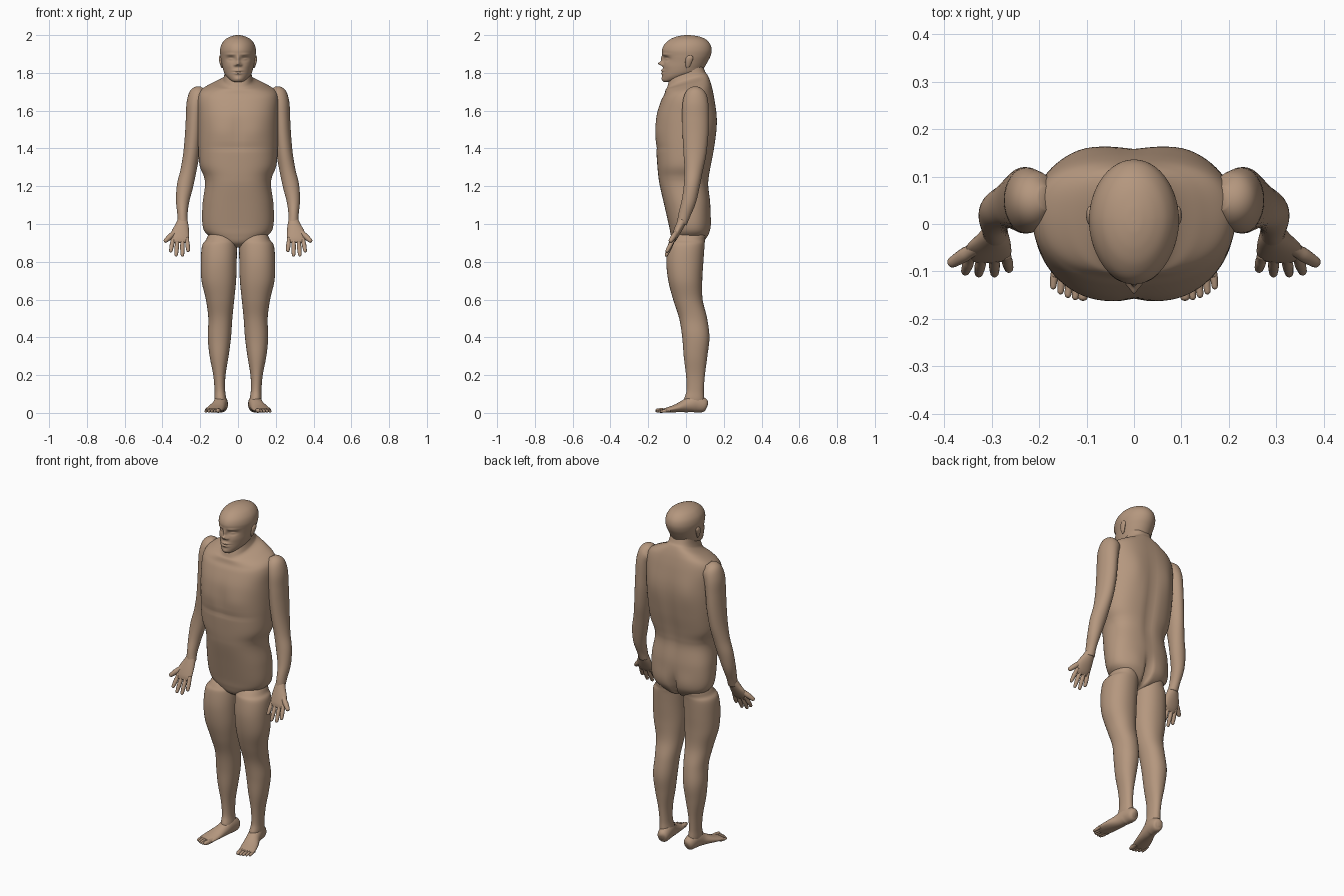
import bpy, bmesh, math
from mathutils import Vector

skin = bpy.data.materials.new("warm_skin")
skin.diffuse_color = (0.46, 0.31, 0.21, 1)


def spline(rows, sub):
    """Catmull-Rom interpolation through tuples of numbers."""
    out = []
    for i in range(len(rows) - 1):
        p0, p1, p2 = rows[max(i - 1, 0)], rows[i], rows[i + 1]
        p3 = rows[min(i + 2, len(rows) - 1)]
        for k in range(sub):
            t = k / sub
            out.append([0.5 * (2 * b + (c - a) * t + (2 * a - 5 * b + 4 * c - d) * t * t
                               + (3 * b - a - 3 * c + d) * t ** 3)
                        for a, b, c, d in zip(p0, p1, p2, p3)])
    return out + [list(rows[-1])]


def skin_rings(name, rings, mirror=False):
    """Join rings of points into a closed, smooth body part."""
    bm = bmesh.new()
    vr = [[bm.verts.new(p) for p in r] for r in rings]
    n = len(vr[0])
    for a, b in zip(vr, vr[1:]):
        for i in range(n):
            j = (i + 1) % n
            bm.faces.new((a[i], a[j], b[j], b[i]))
    bm.faces.new(vr[0])
    bm.faces.new(vr[-1])
    bmesh.ops.recalc_face_normals(bm, faces=bm.faces)
    for f in bm.faces:
        f.smooth = True
    me = bpy.data.meshes.new(name)
    bm.to_mesh(me)
    bm.free()
    me.materials.append(skin)
    ob = bpy.data.objects.new(name, me)
    bpy.context.collection.objects.link(ob)
    if mirror:
        ob.modifiers.new("Mirror", 'MIRROR').use_axis[0] = True
    return ob


def both(*rows):
    """Repeat bump rows on the left and right."""
    return [(s * r[0],) + r[1:] for r in rows for s in (-1, 1)]


def body(name, rows, n=48, sub=6, power=2.0, taper=0.0, bumps=(), mirror=False):
    """Level rings: (z, x_min, x_max, y_front, y_back, tilt).
    Bumps: (x, z, x_spread, z_spread, height, side), side -1 front, 1 back."""
    rings = []
    for z, x0, x1, y0, y1, tilt in spline(rows, sub):
        ring = []
        for i in range(n):
            a = 2 * math.pi * i / n
            c, s = math.cos(a), math.sin(a)
            u = math.copysign(abs(c) ** (2 / power), c)
            v = math.copysign(abs(s) ** (2 / power), s)
            x = (x0 + x1) / 2 + u * (x1 - x0) / 2 * (1 - taper * max(0, -v))
            y = (y0 + y1) / 2 + v * (y1 - y0) / 2
            h = z + tilt * v * (y1 - y0) / 2
            dy = 0
            for bx, bz, sx, sz, amp, side in bumps:
                if side * s > 0:
                    dy += side * amp * min(1, 1.6 * abs(s)) * math.exp(
                        -((x - bx) / sx) ** 2 - ((h - bz) / sz) ** 2)
            ring.append((x, y + dy, h))
        rings.append(ring)
    return skin_rings(name, rings, mirror)


def tube(name, rows, n=24, sub=5):
    """Mirrored limb along a path: (x, y, z, half_width, half_depth)."""
    pts = spline(rows, sub)
    rings = []
    for i, (x, y, z, a, b) in enumerate(pts):
        t = (Vector(pts[min(i + 1, len(pts) - 1)][:3]) - Vector(pts[max(i - 1, 0)][:3])).normalized()
        u = Vector((1, 0, 0))
        u = (u - t * u.dot(t)).normalized()
        v = t.cross(u)
        rings.append([Vector((x, y, z)) + u * a * math.cos(q) + v * b * math.sin(q)
                      for q in (2 * math.pi * k / n for k in range(n))])
    return skin_rings(name, rings, True)


def digit(name, base, tip, r):
    """Finger or toe with a slight knuckle and a rounded end."""
    b, e = Vector(base), Vector(tip)
    rows = []
    for t, k in ((0, 1), (.3, .95), (.5, 1.03), (.75, .9), (.92, .75), (.98, .42), (1, .05)):
        rows.append((*b.lerp(e, t), r * k, r * k))
    tube(name, rows, 14, 3)


# Torso, running from the pointed groin up into the neck
sym = [(.875, .015, -.03, .03, 0), (.90, .085, -.065, .085, 0), (.94, .158, -.08, .115, 0),
       (.99, .187, -.09, .126, 0), (1.1, .188, -.115, .13, 0), (1.2, .175, -.138, .12, 0),
       (1.25, .18, -.146, .123, 0), (1.31, .203, -.152, .133, 0), (1.4, .21, -.158, .15, 0),
       (1.5, .213, -.16, .162, 0), (1.58, .214, -.155, .162, 0), (1.66, .215, -.132, .15, .05),
       (1.705, .198, -.115, .138, .15), (1.735, .145, -.108, .127, .22), (1.756, .09, -.1, .115, .3),
       (1.78, .074, -.09, .103, .25), (1.84, .065, -.06, .09, 0)]
body("torso", [(z, -w, w, f, b, t) for z, w, f, b, t in sym], 80, 7, 2.6, .1,
     both((.09, 1.49, .07, .06, .006, -1), (.11, 1.55, .05, .1, .006, 1), (.08, .99, .06, .06, .008, 1))
     + [(0, .94, .014, .075, -.04, 1), (0, 1.35, .03, .25, -.01, 1), (0, 1.5, .02, .1, -.005, -1),
        (0, 1.405, .17, .012, -.004, -1)])

# Head with modelled brow, eyes, nose and mouth
sym = [(1.752, .02, -.118, -.075), (1.76, .036, -.124, -.045), (1.778, .058, -.126, .03),
       (1.80, .073, -.125, .08), (1.83, .082, -.122, .098), (1.86, .088, -.12, .115),
       (1.89, .093, -.123, .13), (1.92, .095, -.127, .136), (1.95, .088, -.115, .129),
       (1.975, .07, -.088, .108), (1.99, .046, -.056, .078), (1.998, .02, -.022, .04),
       (2.0, .002, .005, .01)]
body("head", [(z, -w, w, f, b, 0) for z, w, f, b in sym], 120, 9, 2.0, .06,
     both((.038, 1.875, .02, .012, -.014, -1), (.038, 1.873, .013, .006, .008, -1),
          (.04, 1.897, .025, .007, .005, -1), (.014, 1.842, .008, .007, .009, -1),
          (.05, 1.838, .02, .02, .003, -1))
     + [(0, 1.872, .009, .02, .012, -1), (0, 1.849, .012, .01, .024, -1),
        (0, 1.812, .022, .006, .009, -1), (0, 1.797, .019, .006, .008, -1),
        (0, 1.8045, .025, .0025, -.004, -1), (0, 1.768, .02, .01, .004, -1)])

# Ears
body("ear", [(1.825, .082, .086, .005, .012, 0), (1.835, .08, .092, -.002, .02, 0),
             (1.86, .082, .099, -.004, .032, 0), (1.88, .084, .101, .0, .038, 0),
             (1.893, .086, .096, .012, .03, 0)], 20, 4, mirror=True)

# Arms from shoulder to wrist
tube("arm", [(.185, .055, 1.715, .02, .025), (.203, .052, 1.69, .05, .055), (.222, .05, 1.64, .05, .068),
             (.23, .05, 1.56, .046, .07), (.236, .05, 1.47, .045, .068), (.247, .047, 1.37, .043, .06),
             (.263, .04, 1.28, .042, .048), (.281, .03, 1.2, .043, .042), (.293, .015, 1.12, .035, .038),
             (.294, -.008, 1.05, .027, .032), (.292, -.022, 1.0, .027, .026)], 32, 6)

# Hands: palm, four fingers and a thumb on the outer side
tube("palm", [(.293, -.018, 1.02, .026, .024), (.298, -.035, .985, .038, .022),
              (.306, -.052, .95, .048, .019), (.309, -.066, .92, .048, .015),
              (.309, -.074, .902, .042, .009)])
for i, (bx, tx, tz, ty) in enumerate([(.271, .263, .852, -.098), (.295, .294, .827, -.108),
                                      (.32, .328, .828, -.108), (.343, .357, .85, -.104)]):
    digit("finger_%d" % (i + 1), (bx, -.063, .925), (tx, ty, tz), .0115)
digit("thumb", (.325, -.045, .965), (.39, -.085, .905), .0145)

# Legs
body("leg", [(.985, .06, .11, 0, .06, 0), (.95, .025, .152, -.055, .1, 0),
             (.915, .01, .17, -.083, .1, 0), (.885, .006, .19, -.096, .098, 0),
             (.8, .007, .197, -.104, .092, 0), (.7, .01, .193, -.094, .086, 0),
             (.6, .02, .17, -.068, .088, 0), (.5, .03, .157, -.036, .112, 0),
             (.4, .037, .16, -.02, .124, 0), (.3, .05, .15, -.012, .113, 0),
             (.2, .066, .131, .0, .1, 0), (.12, .068, .124, .003, .094, 0),
             (.07, .062, .124, -.01, .096, 0), (.04, .066, .116, .0, .09, 0)],
     mirror=True, power=2.15)

# Feet, turned slightly outward, with five toes each
tube("foot", [(.083, .112, .036, .008, .012), (.084, .106, .038, .025, .03), (.086, .088, .042, .033, .04),
              (.091, .045, .05, .036, .048), (.1, .0, .038, .038, .036), (.116, -.05, .025, .045, .022),
              (.129, -.095, .016, .046, .014), (.134, -.118, .013, .042, .01)])
for i in range(5):
    r = .0125 if i == 0 else .0095 - .0004 * i
    digit("toe_%d" % (i + 1), (.1 + .0165 * i, -.1 + .004 * i, .013),
          (.109 + .0155 * i, -.162 + .0015 * i * i, r), r)
